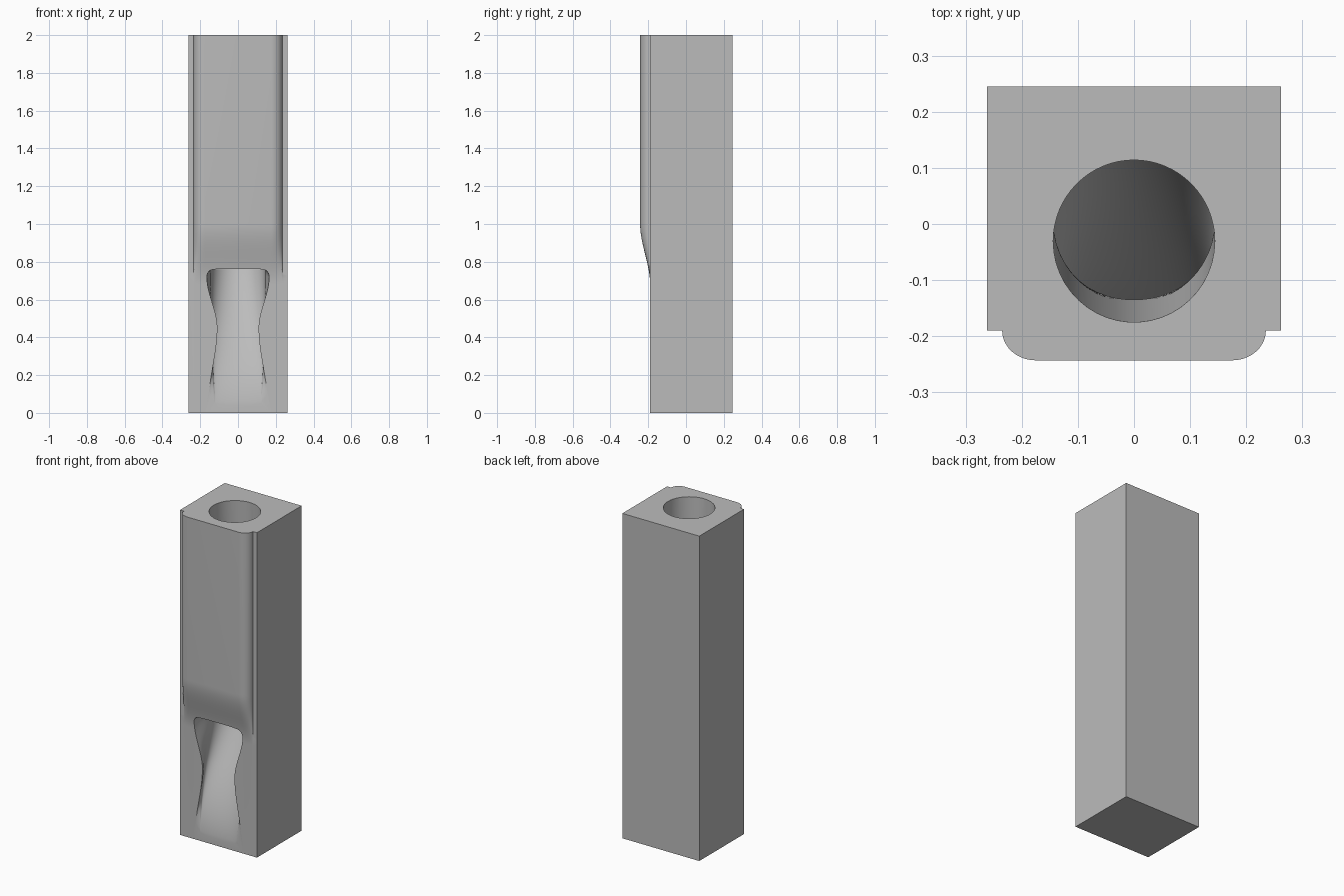
import bpy, bmesh, math
from math import sin, cos, pi

if "Cube" in bpy.data.objects:
    bpy.data.objects.remove(bpy.data.objects["Cube"], do_unlink=True)


def smooth(t):
    t = max(0.0, min(1.0, t))
    return t * t * (3 - 2 * t)


def table(z, rows):
    """Smoothly interpolate a value from a few (height, value) pairs."""
    for (z0, v0), (z1, v1) in zip(rows, rows[1:]):
        if z <= z1:
            return v0 + (v1 - v0) * smooth((z - z0) / (z1 - z0))
    return rows[-1][1]


def loft(name, section, heights):
    """Skin a stack of horizontal outlines and close both ends."""
    bm = bmesh.new()
    rings = [[bm.verts.new((x, y, z)) for x, y in section(z)] for z in heights]
    n = len(rings[0])
    for low, high in zip(rings, rings[1:]):
        for i in range(n):
            j = (i + 1) % n
            bm.faces.new((low[i], low[j], high[j], high[i]))
    bm.faces.new(rings[0][::-1])
    bm.faces.new(rings[-1])
    bmesh.ops.recalc_face_normals(bm, faces=bm.faces)
    mesh = bpy.data.meshes.new(name)
    bm.to_mesh(mesh)
    bm.free()
    obj = bpy.data.objects.new(name, mesh)
    bpy.context.collection.objects.link(obj)
    return obj


# Square column with a raised, round-cornered front panel fading out low down
WALL = -0.19


def body_section(z):
    depth = 0.053 * smooth((z - 0.68) / 0.32)
    arc = [(0.175 + 0.06 * cos(a), WALL - depth * sin(a))
           for a in (pi / 2 * i / 10 for i in range(11))]
    right = [(0.262, 0.245), (0.262, WALL)] + arc
    return right + [(-x, y) for x, y in reversed(right)]


panel_steps = [0.68 + 0.32 * i / 20 for i in range(21)]
body = loft("column_body", body_section, [0.0] + panel_steps + [2.0])

# Round bore that leans back, then sweeps out through the front as a chute
LIP = 0.76
EDGE = -0.192
SIDE = 10
WIDTHS = [(0, 0.165), (0.45, 0.109), (0.72, 0.165)]


def back_wall(z):
    if z > 0.95:
        return 0.153 - 0.039 * (z - 0.95) / 1.05
    return EDGE + 0.345 * smooth(z / 0.95)


def bore_section(z):
    back = back_wall(z)
    if z > LIP:
        front = -0.135 - 0.04 * (z - LIP) / (2 - LIP)
        centre, a = (back + front) / 2, 0.144
    else:
        centre = EDGE + 0.55 * (back - EDGE)
        a = 0.12 + 0.024 * min(1, z / 0.45)
    pts = [(a * cos(t), centre + (back - centre) * sin(t))
           for t in (pi * i / 32 for i in range(33))]
    if z > LIP:
        count = 2 * SIDE + 2
        angles = (pi + pi * i / (count + 1) for i in range(1, count + 1))
        return pts + [(a * cos(t), centre + (centre - front) * sin(t)) for t in angles]
    # Open front: walls ease from the round back to the mouth edge
    w = table(z, WIDTHS)
    if z > 0.72:
        w -= 0.035 * (1 - math.sqrt(max(0, 1 - ((z - 0.72) / 0.04) ** 2)))
    side = [(a + (w - a) * smooth(i / SIDE), centre + (EDGE - centre) * i / SIDE)
            for i in range(1, SIDE + 1)]
    left = [(-x, y) for x, y in side]
    return pts + left + [(-w, -0.3), (w, -0.3)] + side[::-1]


chute_steps = [0.72 * i / 36 for i in range(37)] + [0.73, 0.74, 0.75, 0.756, LIP]
bore_steps = [0.765] + [0.78 + 0.02 * i for i in range(10)] + [1.2, 1.6, 2.1]
cutter = loft("bore_cutter", bore_section, chute_steps + bore_steps)
cutter.hide_render = True

cut = body.modifiers.new("bore", 'BOOLEAN')
cut.operation = 'DIFFERENCE'
cut.solver = 'EXACT'
cut.object = cutter
bpy.context.view_layer.objects.active = body
body.select_set(True)
bpy.ops.object.modifier_apply(modifier=cut.name)
bpy.data.objects.remove(cutter, do_unlink=True)

# Plain grey finish
grey = bpy.data.materials.new("plain_grey")
grey.use_nodes = True
colour = (0.5, 0.5, 0.5, 1)
grey.diffuse_color = colour
grey.node_tree.nodes["Principled BSDF"].inputs["Base Color"].default_value = colour
body.data.materials.clear()
body.data.materials.append(grey)
bpy.ops.object.shade_smooth_by_angle(angle=math.radians(30))
